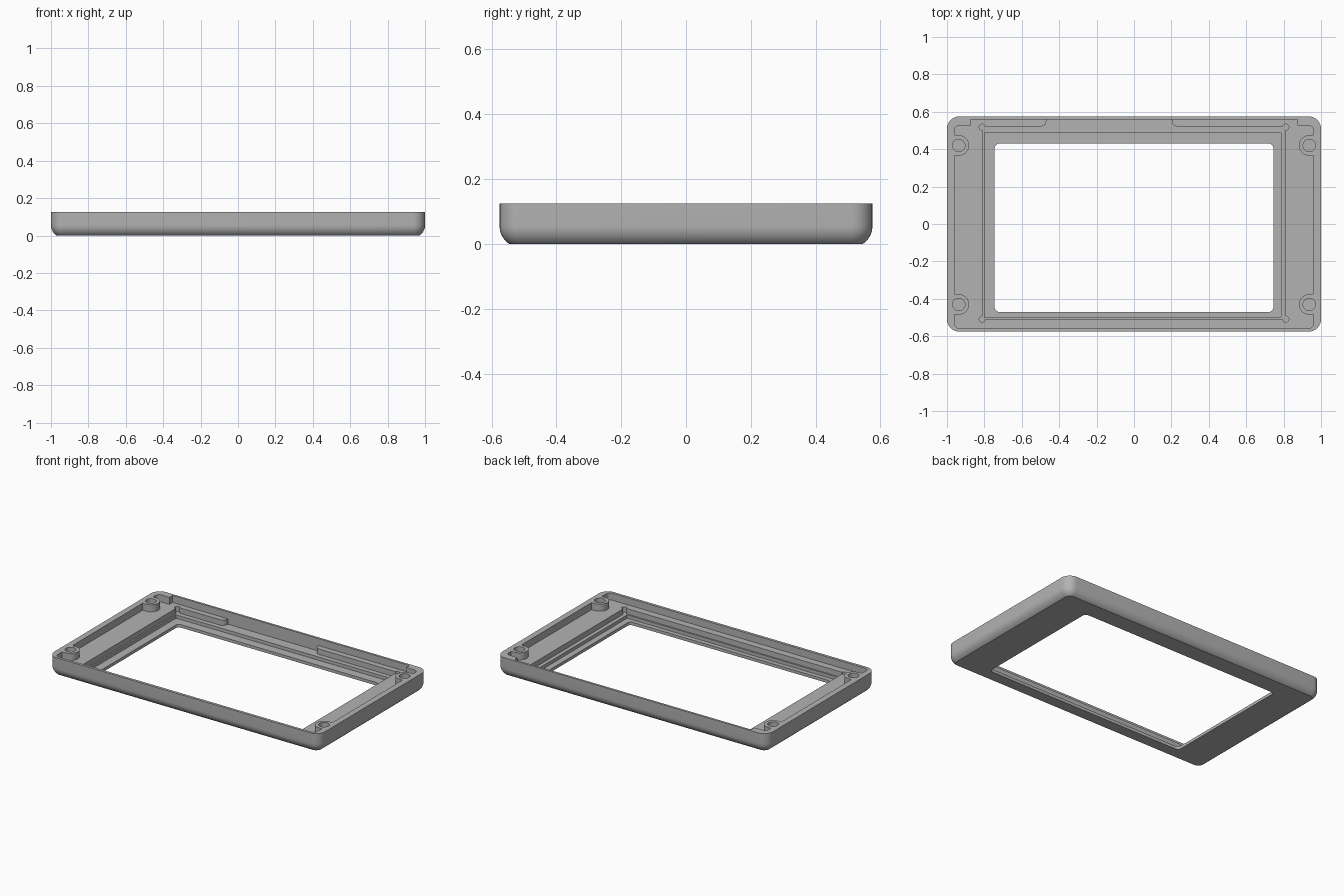
import bpy, bmesh, math

cube = bpy.data.objects.get("Cube")
if cube:
    bpy.data.objects.remove(cube, do_unlink=True)

grey = bpy.data.materials.new("light grey plastic")
grey.use_nodes = True
grey.diffuse_color = (0.45, 0.45, 0.45, 1)
grey.node_tree.nodes["Principled BSDF"].inputs["Base Color"].default_value = (0.45, 0.45, 0.45, 1)

H = 0.125        # rim height
FLOOR = 0.078    # cavity floor
SEAT = 0.042     # panel seat
LIP = 0.02       # thin lip round the window
TOP = 0.2        # cutters end above the rim


def rounded(x0, x1, y0, y1, r, n=8):
    """Counter-clockwise outline of a rounded rectangle."""
    pts = []
    for i, (cx, cy) in enumerate([(x1 - r, y1 - r), (x0 + r, y1 - r),
                                  (x0 + r, y0 + r), (x1 - r, y0 + r)]):
        for k in range(n + 1):
            a = math.pi / 2 * (i + k / n)
            pts.append((cx + r * math.cos(a), cy + r * math.sin(a)))
    return pts


def loft(name, rings):
    """Closed solid through a stack of (outline, z) rings."""
    bm = bmesh.new()
    loops = [[bm.verts.new((x, y, z)) for x, y in pts] for pts, z in rings]
    for a, b in zip(loops, loops[1:]):
        for i in range(len(a)):
            j = (i + 1) % len(a)
            bm.faces.new((a[i], a[j], b[j], b[i]))
    bm.faces.new(loops[0][::-1])
    bm.faces.new(loops[-1])
    mesh = bpy.data.meshes.new(name)
    bm.to_mesh(mesh)
    bm.free()
    mesh.materials.append(grey)
    ob = bpy.data.objects.new(name, mesh)
    bpy.context.collection.objects.link(ob)
    return ob


def block(x0, x1, y0, y1, z0, z1=TOP, r=0.005):
    return loft("cutter", [(rounded(x0, x1, y0, y1, r), z0), (rounded(x0, x1, y0, y1, r), z1)])


def post(x, y, r, z0, z1=TOP):
    return block(x - r, x + r, y - r, y + r, z0, z1, r * 0.999)


def combine(target, tool, operation):
    """Apply a boolean and discard the tool."""
    mod = target.modifiers.new("cut", 'BOOLEAN')
    mod.operation, mod.solver, mod.object = operation, 'EXACT', tool
    bpy.context.view_layer.objects.active = target
    bpy.ops.object.modifier_apply(modifier=mod.name)
    bpy.data.objects.remove(tool, do_unlink=True)


# Outer shell with rounded corners and a rolled lower edge
rings = []
R, sweep = 0.0655, math.radians(57)
for k in range(9):
    a = sweep * (1 - k / 8)
    d = R * (1 - math.cos(a))
    rings.append((rounded(-1 + d, 1 - d, -0.575 + d, 0.575 - d, 0.065 - d),
                  R * (math.sin(sweep) - math.sin(a))))
rings.append((rounded(-1, 1, -0.575, 0.575, 0.065), H))
frame = loft("bezel_frame", rings)

# Main cavity, with a wider stretch along the back and posts left standing
cavity = block(-0.96, 0.96, -0.557, 0.526, FLOOR, r=0.025)
combine(cavity, block(-0.875, 0.875, 0.3, 0.56, FLOOR), 'UNION')
posts = [(sx * 0.937, y) for sx in (-1, 1) for y in (-0.43, 0.42)]
for x, y in posts:
    s = math.copysign(1, x)
    combine(cavity, post(x, y, 0.055, 0, 0.3), 'DIFFERENCE')
    ends = sorted((x, s * 1.1))
    combine(cavity, block(*ends, y - 0.055, y + 0.055, 0, 0.3), 'DIFFERENCE')
combine(frame, cavity, 'DIFFERENCE')

# Panel seat, with relief circles at its corners and a relief gap at the back
seat = block(-0.81, 0.81, -0.51, 0.522, SEAT)
combine(seat, block(-0.468, 0.202, 0.4, 0.56, SEAT), 'UNION')
for x in (-0.812, 0.812):
    for y in (-0.509, 0.518):
        combine(seat, post(x, y, 0.016, SEAT), 'UNION')
# Rounded ends of the two back ledges
for x, s in ((-0.468, -1), (0.202, 1)):
    ends = sorted((x - s * 0.01, x + s * 0.03))
    corner = block(*ends, 0.515, 0.552, SEAT, r=0.002)
    combine(corner, post(x + s * 0.03, 0.552, 0.03, 0, 0.3), 'DIFFERENCE')
    combine(seat, corner, 'UNION')
combine(frame, seat, 'DIFFERENCE')

# Deeper display recess, window and screw holes
combine(frame, block(-0.8, 0.785, -0.5, 0.49, LIP), 'DIFFERENCE')
combine(frame, block(-0.745, 0.745, -0.47, 0.43, -0.1, r=0.025), 'DIFFERENCE')
for x, y in posts:
    combine(frame, post(x, y, 0.033, 0.045), 'DIFFERENCE')

# Smooth the curved walls, keep the edges crisp
bpy.ops.object.select_all(action='DESELECT')
frame.select_set(True)
bpy.context.view_layer.objects.active = frame
bpy.ops.object.shade_smooth_by_angle(angle=math.radians(30))
